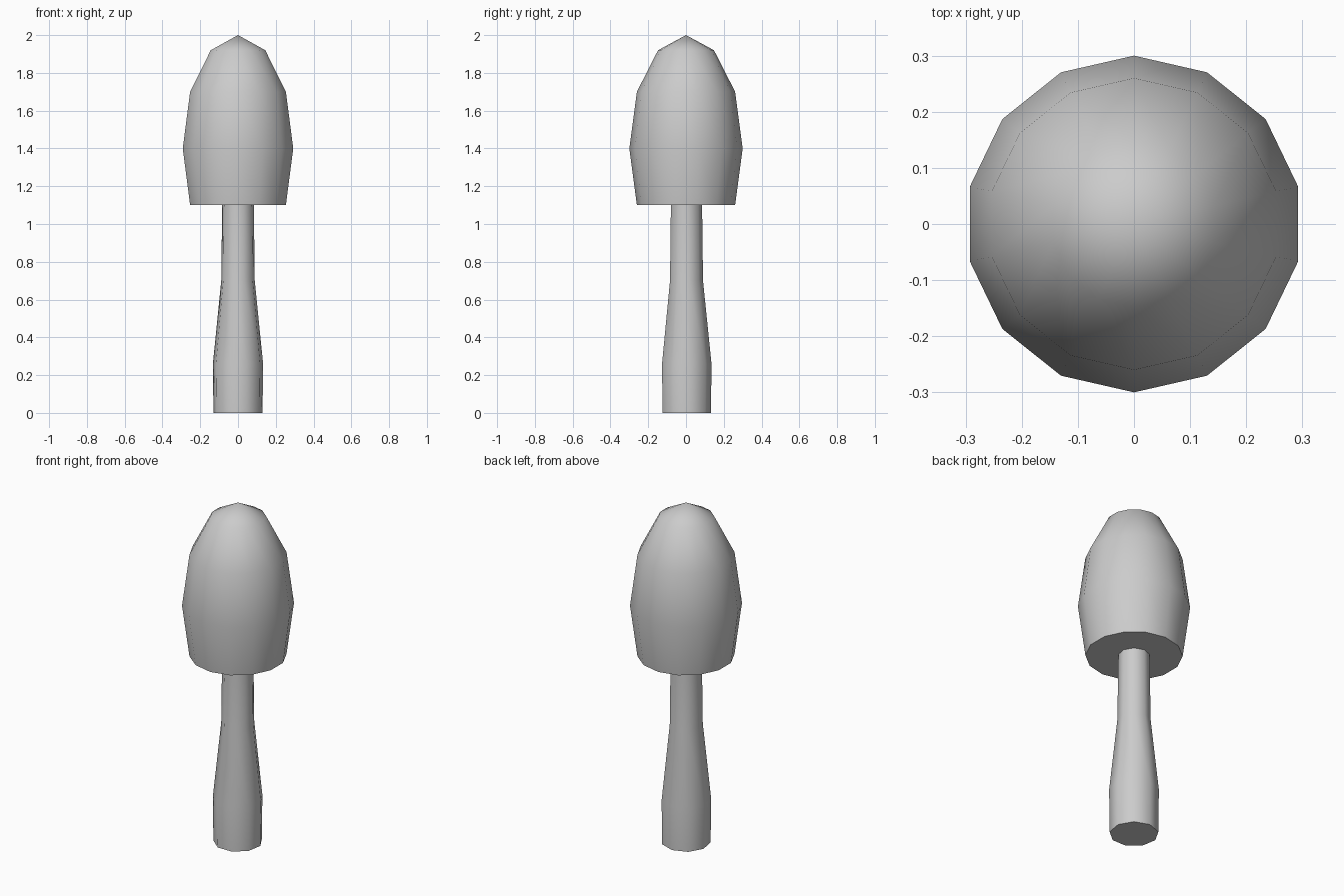
import bpy, bmesh
from math import sin, cos, pi, radians

if "Cube" in bpy.data.objects:
    bpy.data.objects.remove(bpy.data.objects["Cube"])


def lathe(name, sides, profile):
    """Closed turned solid from (radius, z) rings, first corner on +y; radius 0 makes a tip."""
    bm = bmesh.new()
    rings = []
    for r, z in profile:
        n = sides if r > 0 else 1
        rings.append([bm.verts.new((r * sin(2 * pi * i / sides), r * cos(2 * pi * i / sides), z))
                      for i in range(n)])
    for low, up in zip(rings, rings[1:]):
        for i in range(sides):
            j = (i + 1) % sides
            if len(up) == 1:
                bm.faces.new((low[i], low[j], up[0]))
            else:
                bm.faces.new((low[i], low[j], up[j], up[i]))
    for ring in (rings[0], rings[-1]):
        if len(ring) > 1:
            bm.faces.new(ring)
    bmesh.ops.recalc_face_normals(bm, faces=bm.faces)
    mesh = bpy.data.meshes.new(name)
    bm.to_mesh(mesh)
    bm.free()
    obj = bpy.data.objects.new(name, mesh)
    bpy.context.collection.objects.link(obj)
    bpy.ops.object.select_all(action='DESELECT')
    obj.select_set(True)
    bpy.context.view_layer.objects.active = obj
    bpy.ops.object.shade_smooth_by_angle(angle=radians(50))
    return obj


# Tapered nine-sided handle
lathe("handle", 9, [(0.132, 0), (0.135, 0.26), (0.09, 0.7), (0.085, 1.11)])

# Bullet-shaped fourteen-sided head
lathe("head", 14, [(0.26, 1.1), (0.30, 1.4), (0.26, 1.7), (0.148, 1.92), (0, 2.0)])
